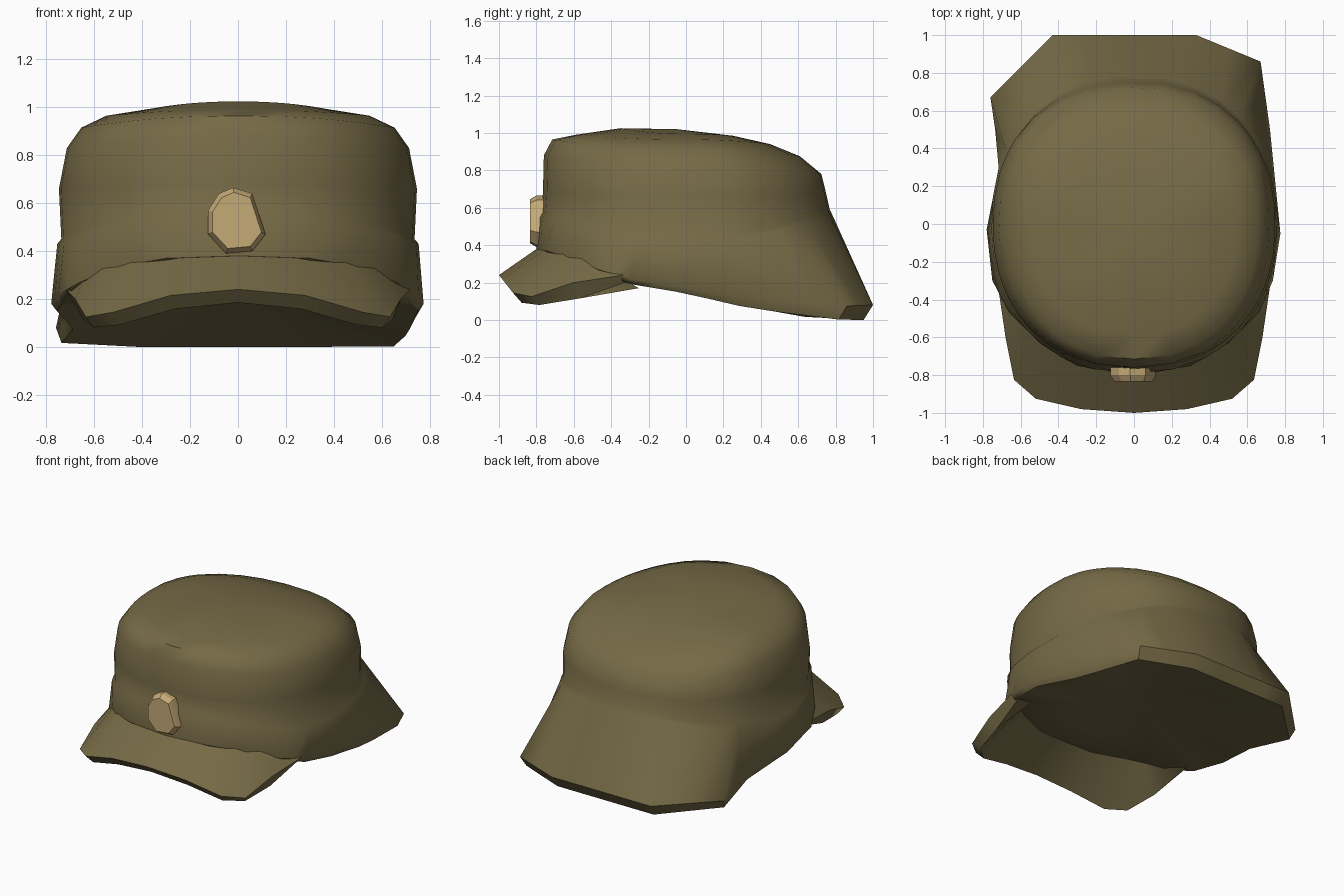
import bpy, bmesh, math
from mathutils import Vector

if "Cube" in bpy.data.objects:
    bpy.data.objects.remove(bpy.data.objects["Cube"])


def material(name, rgb):
    m = bpy.data.materials.new(name)
    m.diffuse_color = (*rgb, 1)
    m.use_nodes = True
    m.node_tree.nodes["Principled BSDF"].inputs["Base Color"].default_value = m.diffuse_color
    return m


OLIVE = material("olive cloth", (0.18, 0.145, 0.062))
TAN = material("tan badge", (0.56, 0.40, 0.18))


def loft(name, rings, mat, closed=True, start=None, end=None, angle=50):
    """Skin rings of equal length; ends close to a point, or flat with 'cap'."""
    bm = bmesh.new()
    vs = [[bm.verts.new(p) for p in r] for r in rings]
    n = len(vs[0])
    for a, b in zip(vs, vs[1:]):
        for i in range(n if closed else n - 1):
            j = (i + 1) % n
            bm.faces.new((a[i], a[j], b[j], b[i]))
    for ring, tip in ((vs[0], start), (vs[-1], end)):
        if tip == "cap":
            bm.faces.new(ring)
        elif tip:
            c = bm.verts.new(tip)
            for i in range(n):
                bm.faces.new((ring[i], ring[(i + 1) % n], c))
    bmesh.ops.recalc_face_normals(bm, faces=bm.faces)
    me = bpy.data.meshes.new(name)
    bm.to_mesh(me)
    bm.free()
    ob = bpy.data.objects.new(name, me)
    bpy.context.collection.objects.link(ob)
    me.materials.append(mat)
    bpy.context.view_layer.objects.active = ob
    ob.select_set(True)
    bpy.ops.object.shade_smooth_by_angle(angle=math.radians(angle))
    ob.select_set(False)
    return ob


# Lower edge of the cap: raised band in front, flaring neck flap behind
edge = [(0, -.80, .38), (.3, -.75, .37), (.5, -.63, .335), (.66, -.47, .27),
        (.735, -.3, .22), (.775, -.05, .18), (.74, .3, .12), (.72, .5, .10),
        (.67, .86, .075), (.33, 1, .08), (-.05, 1, .08), (-.43, 1, .08),
        (-.76, .67, .08), (-.71, .33, .12), (-.78, -.03, .18),
        (-.75, -.3, .22), (-.66, -.47, .27), (-.5, -.63, .335),
        (-.3, -.75, .37)]
edge = [Vector(p) for p in edge]
rim = []
for i, p in enumerate(edge):
    rim += [p, (p + edge[(i + 1) % len(edge)]) / 2]
angles = [math.atan2(p.y, p.x / .76) for p in rim]


def crown_ring(half_x, front, back, z_front, z_side, z_back):
    ring = []
    for t in angles:
        c, s = math.cos(t), math.sin(t)
        reach, z = (back, z_back) if s > 0 else (front, z_front)
        ring.append((math.copysign(abs(c) ** .9, c) * half_x,
                     math.copysign(abs(s) ** .9, s) * reach,
                     z_side + (z - z_side) * s * s))
    return ring


# Hem under the edge, thicker toward the back
hem = [Vector((p.x * .97, p.y * .95, p.z - .03 - .05 * max(0, p.y))) for p in rim]
lining = [Vector((p.x * .6, p.y * .6, p.z * .6 + .10)) for p in hem]
profile = [
    (.755, .79, .785, .55, .43, .56),
    (.738, .772, .77, .58, .45, .59),
    (.748, .765, .75, .68, .66, .68),
    (.715, .76, .725, .88, .83, .78),
    (.655, .715, .61, .965, .915, .875),
    (.55, .59, .45, .99, .965, .94),
    (.36, .35, .25, 1.025, .995, .985),
]
loft("cap_body", [lining, hem, rim] + [crown_ring(*p) for p in profile],
     OLIVE, start=(0, .05, .25), end=(0, -.05, 1.02))

# Visor: right half from centre to side as root point, outer point, underside z
half = [((0, -.77, .40), (0, -1, .24), .185),
        ((.24, -.74, .385), (.28, -.98, .215), .158),
        ((.44, -.64, .37), (.52, -.925, .145), .092),
        ((.56, -.55, .34), (.635, -.825, .125), .08),
        ((.64, -.45, .29), (.68, -.6, .20), .115),
        ((.70, -.28, .25), (.72, -.33, .24), .205)]
flip = lambda p: (-p[0], p[1], p[2])
cols = [(flip(r), flip(o), z) for r, o, z in half[:0:-1]] + half
root = [r for r, o, z in cols]
outer = [o for r, o, z in cols]
under = [(o[0] * .95, o[1] * .95, z) for r, o, z in cols]
inner = [(r[0] * .9, r[1] * .9, r[2] - .08) for r, o, z in cols]
loft("visor", [root, outer, under, inner], OLIVE, closed=False)

# Faceted badge on the band
outline = [(-.02, .665), (.06, .64), (.115, .47), (.06, .40),
           (-.05, .39), (-.125, .47), (-.125, .57), (-.08, .64)]
back = [(x, -.74, z) for x, z in outline]
middle = [(x, -.80, z) for x, z in outline]
face = [(x * .85, -.835, .53 + (z - .53) * .85) for x, z in outline]
loft("badge", [back, middle, face], TAN, start="cap", end="cap", angle=25)
